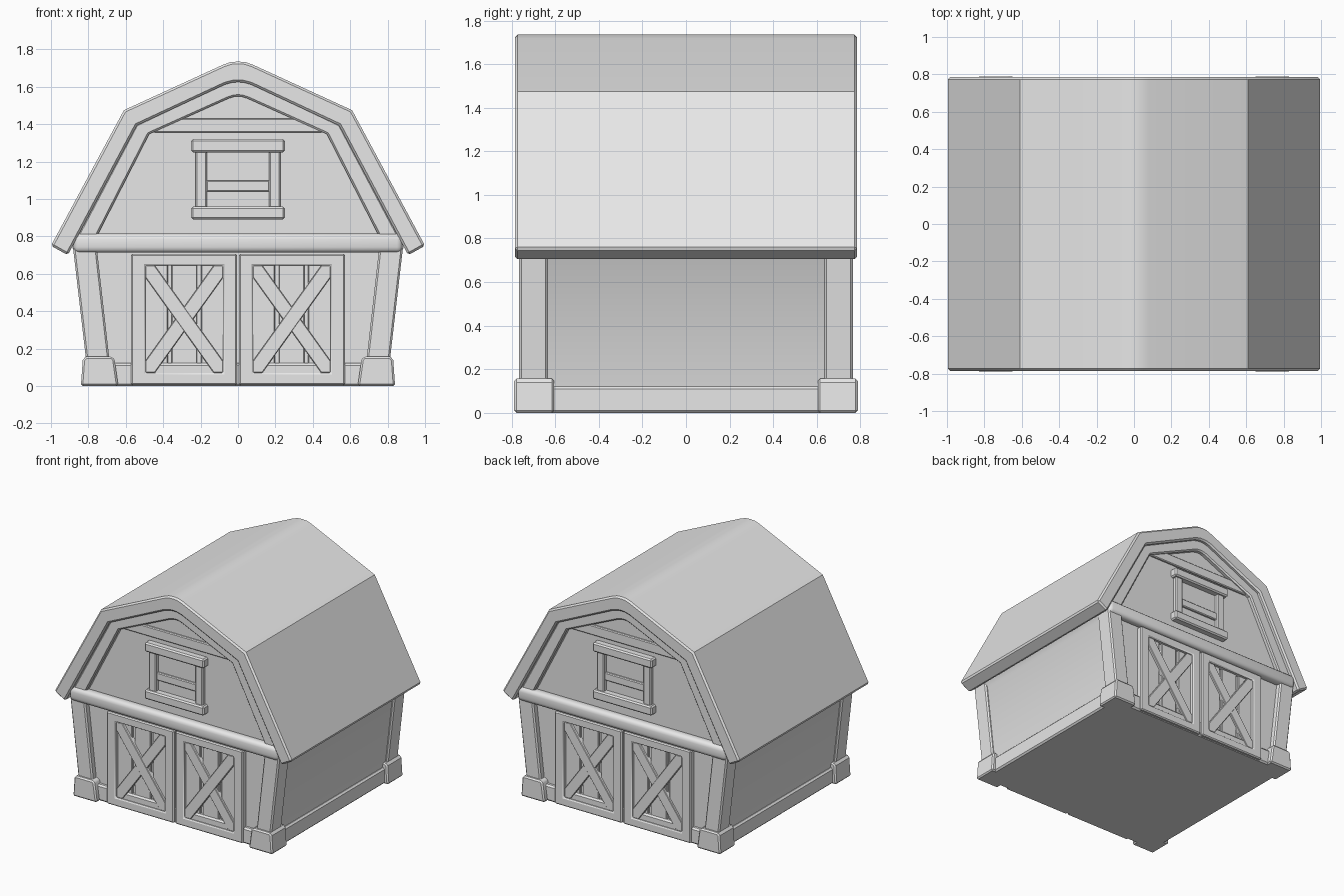
import bpy, bmesh, math

cube = bpy.data.objects.get("Cube")
if cube:
    bpy.data.objects.remove(cube, do_unlink=True)

GREY = (0.8, 0.8, 0.8, 1)
paint = bpy.data.materials.new("plain_grey")
paint.diffuse_color = GREY
paint.use_nodes = True
bsdf = next(n for n in paint.node_tree.nodes if n.type == 'BSDF_PRINCIPLED')
bsdf.inputs["Base Color"].default_value = GREY


def rect(x0, x1, z0, z1):
    return [(x0, z0), (x1, z0), (x1, z1), (x0, z1)]


def both_sides(half):
    """Complete a right-half profile that starts on the centre line."""
    return [(-x, z) for x, z in reversed(half[1:])] + half


def band(outer, inner, closed=False):
    """Quads between two matching outlines."""
    n = len(outer)
    count = n if closed else n - 1
    return [[outer[i], outer[(i + 1) % n], inner[(i + 1) % n], inner[i]]
            for i in range(count)]


def solid(name, shapes, y0, y1, bevel=0.008, segments=1, mirror=""):
    """Extrude x-z shapes in depth, ease the sharp edges, mirror by modifier."""
    bm = bmesh.new()
    for shape in shapes:
        bm.faces.new([bm.verts.new((x, y0, z)) for x, z in shape])
    bmesh.ops.remove_doubles(bm, verts=bm.verts, dist=0.0001)
    grown = bmesh.ops.extrude_face_region(bm, geom=bm.faces[:], use_keep_orig=True)
    moved = [v for v in grown["geom"] if isinstance(v, bmesh.types.BMVert)]
    bmesh.ops.translate(bm, verts=moved, vec=(0, y1 - y0, 0))
    bmesh.ops.recalc_face_normals(bm, faces=bm.faces)
    if bevel:
        sharp = [e for e in bm.edges if e.calc_face_angle(0) > math.radians(50)]
        bmesh.ops.bevel(bm, geom=sharp, offset=bevel, segments=segments,
                        profile=0.5, affect='EDGES')
    for face in bm.faces:
        face.smooth = True
    for edge in bm.edges:
        edge.smooth = edge.calc_face_angle(0) < math.radians(32)
    mesh = bpy.data.meshes.new(name)
    bm.to_mesh(mesh)
    bm.free()
    mesh.materials.append(paint)
    obj = bpy.data.objects.new(name, mesh)
    bpy.context.collection.objects.link(obj)
    if mirror:
        mod = obj.modifiers.new("mirror", 'MIRROR')
        mod.use_axis = ["X" in mirror, "Y" in mirror, False]
        mod.use_mirror_merge = False
    return obj


# Roof shell and the stepped trim beneath it
roof_top = both_sides([(0, 1.735), (0.04, 1.732), (0.08, 1.718), (0.61, 1.475), (1.0, 0.75)])
roof_under = both_sides([(0, 1.625), (0.03, 1.623), (0.07, 1.612), (0.54, 1.393), (0.91, 0.70)])
trim_inner = both_sides([(0, 1.548), (0.02, 1.547), (0.05, 1.538), (0.475, 1.347), (0.775, 0.76)])
trim_outer = both_sides([(0, 1.64), (0.03, 1.638), (0.07, 1.625), (0.545, 1.4), (0.875, 0.775)])
solid("roof", band(roof_top, roof_under), -0.785, 0.785, 0.012)
solid("gable_trim", band(trim_outer, trim_inner), 0.70, 0.755, 0.01, mirror="Y")

# Walls, flaring outwards up to the eaves
walls = both_sides([(0, 1.64), (0.55, 1.4), (0.89, 0.745), (0.86, 0.70), (0.78, 0.01)])
solid("walls", [walls], -0.72, 0.72, 0)
solid("skirting", [rect(-0.81, 0.81, 0, 0.122)], -0.75, 0.75, 0.012)

# Corner posts on chunky feet
post = [(0.685, 0.12), (0.81, 0.12), (0.882, 0.74), (0.755, 0.74)]
solid("corner_posts", [post], 0.635, 0.765, 0.01, mirror="XY")
foot = [(0.64, 0), (0.84, 0), (0.83, 0.14), (0.815, 0.157), (0.672, 0.157), (0.66, 0.14)]
solid("post_feet", [foot], 0.605, 0.788, 0.01, mirror="XY")

# Horizontal beams on the gable
solid("main_beam", [rect(-0.88, 0.88, 0.713, 0.815)], 0.70, 0.78, 0.03, 3, mirror="Y")
solid("gable_beam", [rect(-0.45, 0.45, 1.355, 1.43)], 0.70, 0.737, 0.006, mirror="Y")

# Double doors: frame, planks and crossed braces
x0, x1, z0, z1 = 0.08, 0.495, 0.07, 0.645
solid("door_frames", band(rect(0.006, 0.573, 0.005, 0.707), rect(x0, x1, z0, z1), True),
      0.70, 0.765, 0.008, mirror="XY")
planks = [rect(a, b, z0 - 0.02, z1 + 0.02)
          for a, b in ((0.06, 0.198), (0.218, 0.355), (0.375, 0.515))]
solid("door_planks", planks, 0.70, 0.738, 0.005, mirror="XY")
w, h = 0.05, 0.065
rising = [(x0, z0), (x0 + w, z0), (x1, z1 - h), (x1, z1), (x1 - w, z1), (x0, z0 + h)]
falling = [(x0 + x1 - x, z) for x, z in rising]
solid("door_brace_rising", [rising], 0.70, 0.757, 0.004, mirror="XY")
solid("door_brace_falling", [falling], 0.70, 0.755, 0.004, mirror="XY")

# Loft window: lintel, sill, jambs and crossbar
for name, low, high in (("window_lintel", 1.25, 1.32), ("window_sill", 0.89, 0.96)):
    solid(name, [rect(-0.25, 0.25, low, high)], 0.70, 0.772, 0.01, mirror="Y")
solid("window_jambs", [rect(0.165, 0.228, 0.95, 1.26)], 0.70, 0.752, 0.008, mirror="XY")
solid("window_crossbar", [rect(-0.17, 0.17, 1.04, 1.10)], 0.70, 0.738, 0.006, mirror="Y")
